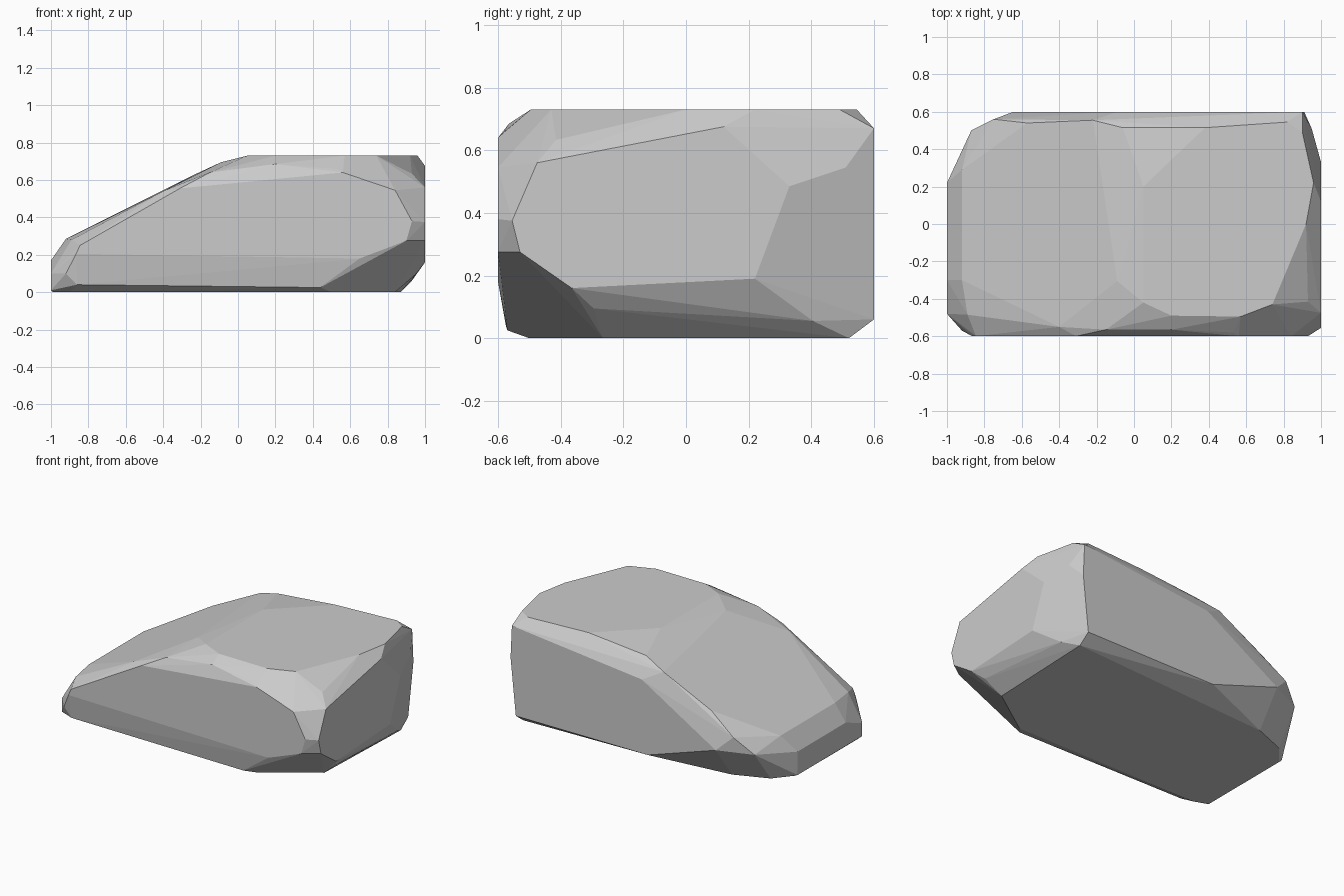
import bpy, bmesh, math

# Flat facets lying on the six bounding planes, as 2D outlines
top = [(.05, -.42), (.2, -.49), (.57, -.495), (.74, -.43), (.92, 0),
       (.96, .22), (.9, .49), (.82, .545), (.38, .515), (.05, .2)]
base = [(.84, -.265), (.87, .52), (-.65, .43), (-.88, .34),
        (-.98, .22), (-.99, -.46), (-.9, -.5), (.5, -.5)]
front = [(.56, .64), (-.31, .555), (-.845, .25), (-.865, .205),
         (.65, .18), (.9, .275), (.93, .38), (.84, .545)]
back = [(.9, .67), (.91, .45), (.87, .06), (-.13, .06), (-.645, .23), (-.085, .565)]
right = [(-.53, .275), (-.555, .375), (-.475, .56), (.12, .675),
         (.33, .485), (.22, .19), (-.365, .16)]
left = [(.22, .17), (-.3, .17), (-.48, .1), (-.48, .01), (.22, .01)]

# Chipped corners between the flat facets
slope = [(-.06, .515, .69), (-.22, .555, .635), (-.09, -.305, .695), (-.57, .54, .46),
         (-.75, .56, .33), (-.92, .29, .285), (-.92, -.3, .285), (-.89, -.485, .28),
         (-.4, -.55, .54)]
chips = [(-.15, -.565, .64), (.2, -.565, .685), (.53, -.58, .66), (.93, -.415, .633),
         (.95, .51, .545), (-.87, .5, .22), (-.92, -.57, .1), (-.86, -.575, .04),
         (.44, -.57, .025), (.95, -.295, .095), (.925, .405, .055)]

points = slope + chips
points += [(x, y, .73) for x, y in top] + [(x, y, 0) for x, y in base]
points += [(x, -.6, z) for x, z in front] + [(x, .6, z) for x, z in back]
points += [(1, y, z) for y, z in right] + [(-1, y, z) for y, z in left]

# Boulder: convex skin over the facets, merged into flat polygons
bm = bmesh.new()
for p in points:
    bm.verts.new(p)
hull = bmesh.ops.convex_hull(bm, input=bm.verts)
bmesh.ops.delete(bm, geom=[v for v in bm.verts if not v.link_faces], context='VERTS')
bmesh.ops.dissolve_limit(bm, angle_limit=math.radians(2), verts=bm.verts, edges=bm.edges)
bmesh.ops.recalc_face_normals(bm, faces=bm.faces)
mesh = bpy.data.meshes.new("boulder")
bm.to_mesh(mesh)
bm.free()
bpy.context.collection.objects.link(bpy.data.objects.new("boulder", mesh))
